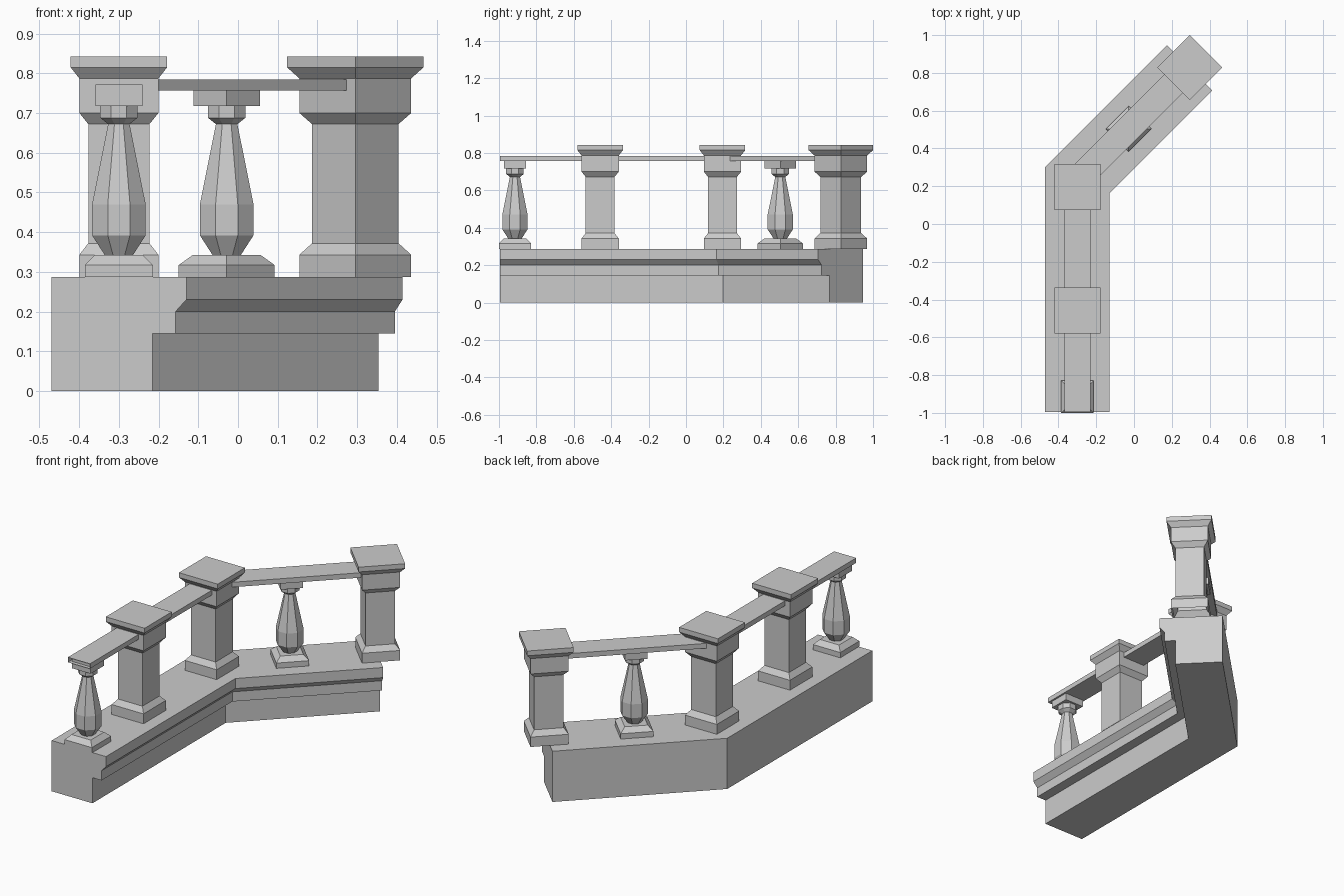
import bpy
import bmesh
from math import pi, cos, sin, tan, radians
from mathutils import Vector

cube = bpy.data.objects.get("Cube")
if cube:
    bpy.data.objects.remove(cube, do_unlink=True)

stone = bpy.data.materials.new("grey_stone")
stone.use_nodes = True
STONE = (0.6, 0.6, 0.6, 1)
stone.diffuse_color = STONE
stone.node_tree.nodes["Principled BSDF"].inputs["Base Color"].default_value = STONE


def finish(name, bm, loc=(0, 0, 0), turn=0):
    bmesh.ops.recalc_face_normals(bm, faces=bm.faces)
    mesh = bpy.data.meshes.new(name)
    bm.to_mesh(mesh)
    bm.free()
    mesh.materials.append(stone)
    obj = bpy.data.objects.new(name, mesh)
    obj.location = loc
    obj.rotation_euler.z = turn
    bpy.context.collection.objects.link(obj)


def skin(bm, rings, cap_start, cap_end):
    """Join matching rings of points with quads and cap the ends."""
    rows = [[bm.verts.new(p) for p in ring] for ring in rings]
    n = len(rows[0])
    for a, b in zip(rows, rows[1:]):
        for i in range(n):
            j = (i + 1) % n
            bm.faces.new((a[i], a[j], b[j], b[i]))
    if cap_start:
        bm.faces.new(rows[0][::-1])
    if cap_end:
        bm.faces.new(rows[-1])


def stack(bm, profile, sides, cap_bottom=True):
    """Upright prism stack from (half width, height) steps."""
    rings = []
    for half, z in profile:
        r = half / cos(pi / sides)
        angles = [pi / sides + 2 * pi * i / sides for i in range(sides)]
        rings.append([(r * cos(a), r * sin(a), z) for a in angles])
    skin(bm, rings, cap_bottom, True)


# Centre line with one 45 degree bend; the side vectors give a mitred joint
BEND = radians(45)
FIRST_X, START_Y, BEND_Y = -0.30, -0.995, 0.2325
bend_point = Vector((FIRST_X, BEND_Y, 0))
along = Vector((sin(BEND), cos(BEND), 0))
sides_at = [Vector((1, 0, 0)), Vector((1, -tan(BEND / 2), 0)), Vector((cos(BEND), -sin(BEND), 0))]


def sweep(name, profile, length, capped):
    path = [Vector((FIRST_X, START_Y, 0)), bend_point, bend_point + along * length]
    bm = bmesh.new()
    rings = [[p + s * off + Vector((0, 0, z)) for off, z in profile] for p, s in zip(path, sides_at)]
    skin(bm, rings, capped, capped)
    finish(name, bm)


# Stepped plinth, moulded on the inner side only
sweep("plinth", [(-0.17, 0), (0.085, 0), (0.085, 0.145), (0.143, 0.145), (0.143, 0.2),
                 (0.17, 0.23), (0.17, 0.287), (-0.17, 0.287)], 0.84, True)

# Handrail, open at both ends
sweep("handrail", [(-0.069, 0.757), (0.069, 0.757), (0.069, 0.785), (-0.069, 0.785)], 0.742, False)


# Square pillars with flared foot and cap
PILLAR = [(0.0995, 0.287), (0.0995, 0.343), (0.077, 0.372), (0.077, 0.672), (0.0995, 0.7),
          (0.0995, 0.787), (0.1215, 0.815), (0.1215, 0.842)]


def pillar(name, loc, turn=0):
    bm = bmesh.new()
    stack(bm, PILLAR, 4, cap_bottom=False)
    finish(name, bm, loc, turn)


# Balusters: square foot, eight-sided vase, square head
def baluster(name, loc, turn=0):
    bm = bmesh.new()
    stack(bm, [(0.0855, 0.287), (0.0855, 0.317), (0.06, 0.343)], 4)
    stack(bm, [(0.036, 0.343), (0.0675, 0.392), (0.0675, 0.47), (0.027, 0.672),
               (0.047, 0.688), (0.047, 0.718)], 8)
    stack(bm, [(0.059, 0.718), (0.059, 0.772)], 4)
    finish(name, bm, loc, turn)


pillar("front_pillar", (FIRST_X, -0.459, 0))
pillar("corner_pillar", (FIRST_X, 0.195, 0))
pillar("end_pillar", bend_point + along * 0.842, -BEND)
baluster("front_baluster", (FIRST_X, -0.9145, 0))
baluster("back_baluster", bend_point + along * 0.384, -BEND)
